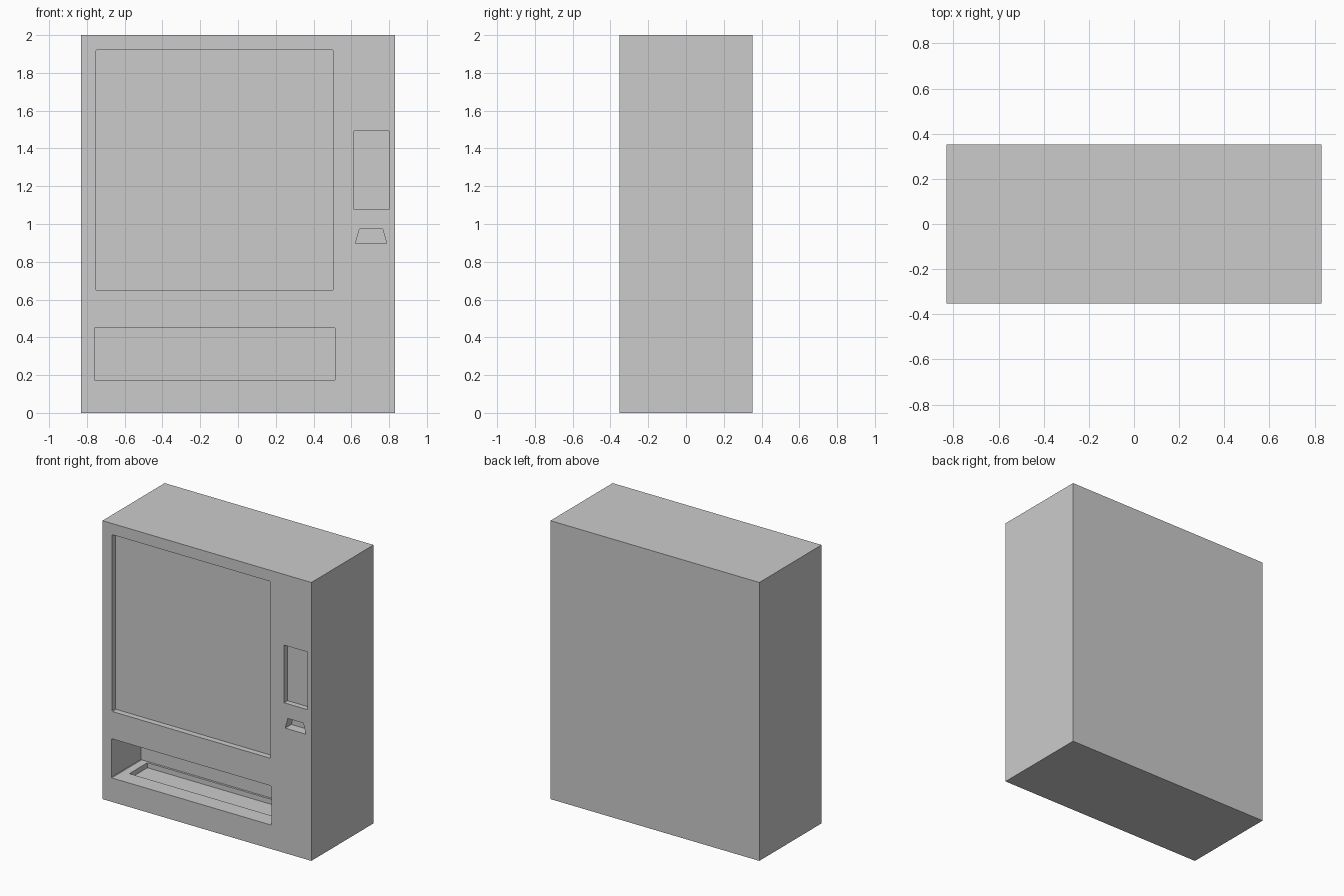
import bpy
import bmesh

if "Cube" in bpy.data.objects:
    bpy.data.objects.remove(bpy.data.objects["Cube"])

FRONT = -0.353


def prism(name, profile, y0, y1):
    """Extrude an (x, z) profile along y from y0 to y1."""
    bm = bmesh.new()
    face = bm.faces.new([bm.verts.new((x, y0, z)) for x, z in profile])
    side = bmesh.ops.extrude_face_region(bm, geom=[face])["geom"]
    verts = [v for v in side if isinstance(v, bmesh.types.BMVert)]
    bmesh.ops.translate(bm, verts=verts, vec=(0, y1 - y0, 0))
    bmesh.ops.recalc_face_normals(bm, faces=bm.faces)
    mesh = bpy.data.meshes.new(name)
    bm.to_mesh(mesh)
    bm.free()
    obj = bpy.data.objects.new(name, mesh)
    bpy.context.collection.objects.link(obj)
    return obj


def rect(x0, x1, z0, z1, c=0.0):
    """Rectangle profile with optional clipped corners."""
    if not c:
        return [(x0, z0), (x1, z0), (x1, z1), (x0, z1)]
    return [(x0 + c, z0), (x1 - c, z0), (x1, z0 + c), (x1, z1 - c),
            (x1 - c, z1), (x0 + c, z1), (x0, z1 - c), (x0, z0 + c)]


def carve(target, name, profile, y0, y1):
    """Cut a prism out of the target and remove the cutter."""
    cutter = prism(name, profile, y0, y1)
    cutter.hide_render = True
    mod = target.modifiers.new(name, "BOOLEAN")
    mod.operation = "DIFFERENCE"
    mod.solver = "EXACT"
    mod.object = cutter
    bpy.context.view_layer.objects.active = target
    bpy.ops.object.modifier_apply(modifier=mod.name)
    bpy.data.objects.remove(cutter)


# Cabinet
cabinet = prism("cabinet", rect(-0.83, 0.83, 0, 2), FRONT, -FRONT)

# Display window and payment panel: shallow recesses
carve(cabinet, "display_window", rect(-0.755, 0.505, 0.65, 1.92, 0.005),
      FRONT - 0.1, FRONT + 0.042)
carve(cabinet, "payment_panel", rect(0.613, 0.80, 1.078, 1.492),
      FRONT - 0.1, FRONT + 0.04)

# Coin return: tapered pocket
carve(cabinet, "coin_return",
      [(0.622, 0.898), (0.787, 0.898), (0.766, 0.973), (0.643, 0.973)],
      FRONT - 0.1, FRONT + 0.07)

# Collection bay, with a sunken tray in its floor
carve(cabinet, "collection_bay", rect(-0.76, 0.513, 0.172, 0.453, 0.004),
      FRONT - 0.1, FRONT + 0.34)
carve(cabinet, "bay_tray", rect(-0.70, 0.453, 0.136, 0.25),
      FRONT + 0.12, FRONT + 0.325)
